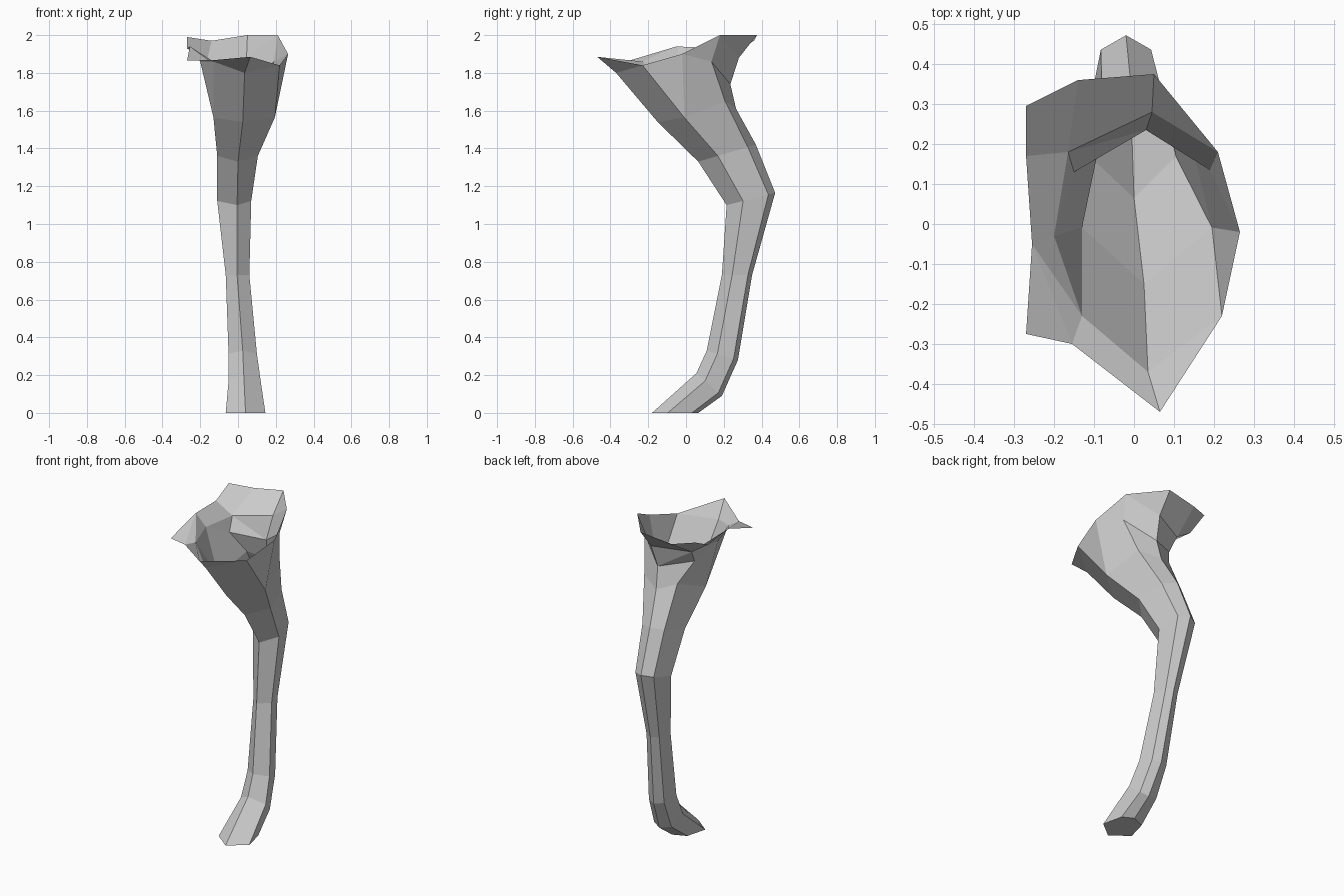
import bpy, bmesh
from mathutils import Vector

if "Cube" in bpy.data.objects:
    bpy.data.objects.remove(bpy.data.objects["Cube"])

bm = bmesh.new()


def ring(front, back, left, right):
    """Six-sided leg section from its front point, back point and side limits."""
    f, b = Vector(front), Vector(back)
    def side(x, t, w):
        p = f.lerp(b, t)
        p.x = b.x + (x - b.x) * w
        return p
    pts = [f, side(right, .34, 1), side(right, .86, .7), b,
           side(left, .86, .7), side(left, .34, 1)]
    return [bm.verts.new(p) for p in pts]


# Leg: sole, ankle, shin, knee and thigh sections
sections = [
    ((.04, -.18, 0), (.05, .065, 0), -.065, .145),
    ((.03, .055, .21), (.05, .19, .09), -.05, .12),
    ((.025, .11, .33), (.03, .275, .28), -.05, .10),
    ((-.005, .19, .73), (0, .35, .73), -.065, .06),
    ((-.005, .215, 1.10), (-.02, .472, 1.165), -.11, .07),
    ((0, .065, 1.33), (-.01, .37, 1.42), -.11, .105),
    ((.025, -.15, 1.54), (.02, .265, 1.61), -.13, .195),
]
rings = [ring(*s) for s in sections]
for lo, hi in zip(rings, rings[1:]):
    for i in range(6):
        j = (i + 1) % 6
        bm.faces.new((lo[i], lo[j], hi[j], hi[i]))
bm.faces.new(rings[0][::-1])

# Top of the thigh: rise the two rear side points slightly
top = rings[-1]
top[2].co.z = top[4].co.z = 1.65

# Open hip: throat points (T, A-C), outer rim (R) and inner midline edge (M)
hip = {
    "T0": (.035, -.37, 1.80), "T2": (.19, .135, 1.86),
    "T3": (.03, .235, 1.74), "T4": (-.15, .13, 1.78),
    "A": (-.165, .18, 1.86), "B": (-.2, -.03, 1.86), "C": (-.13, -.23, 1.86),
    "R0": (.065, -.47, 1.885), "R1": (.22, -.23, 1.84), "R2": (.265, -.02, 1.90),
    "R3": (.21, .18, 2.0), "R4": (.045, .28, 1.88), "R5": (.05, .375, 2.0),
    "R6": (-.14, .36, 1.97), "R7": (-.155, -.3, 1.865),
    "M0": (-.27, .295, 1.99), "M1": (-.27, .17, 1.93),
    "M2": (-.255, -.05, 1.94), "M3": (-.27, -.275, 1.865),
}
v = {k: bm.verts.new(p) for k, p in hip.items()}
v.update({f"L{i}": p for i, p in enumerate(top)})
patches = """L0 L1 R1 T0, T0 R1 R0, L1 R2 R1, L1 L2 T2 R2, T2 R3 R2,
L2 L3 T3 T2, T2 T3 R4 R3, R4 R5 R3, L3 L4 T4 T3, T3 T4 A, T3 A R4,
A R6 R5 R4, A M1 M0 R6, A B M2 M1, B C M2, C R7 M2, R7 M3 M2,
C T0 R0 R7, L4 L5 B T4, T4 B A, L5 L0 T0 C, L5 C B"""
for patch in patches.split(","):
    bm.faces.new([v[n] for n in patch.split()])

bmesh.ops.recalc_face_normals(bm, faces=bm.faces[:])
mesh = bpy.data.meshes.new("animal_leg")
bm.to_mesh(mesh)
bm.free()
bpy.context.collection.objects.link(bpy.data.objects.new("animal_leg", mesh))
